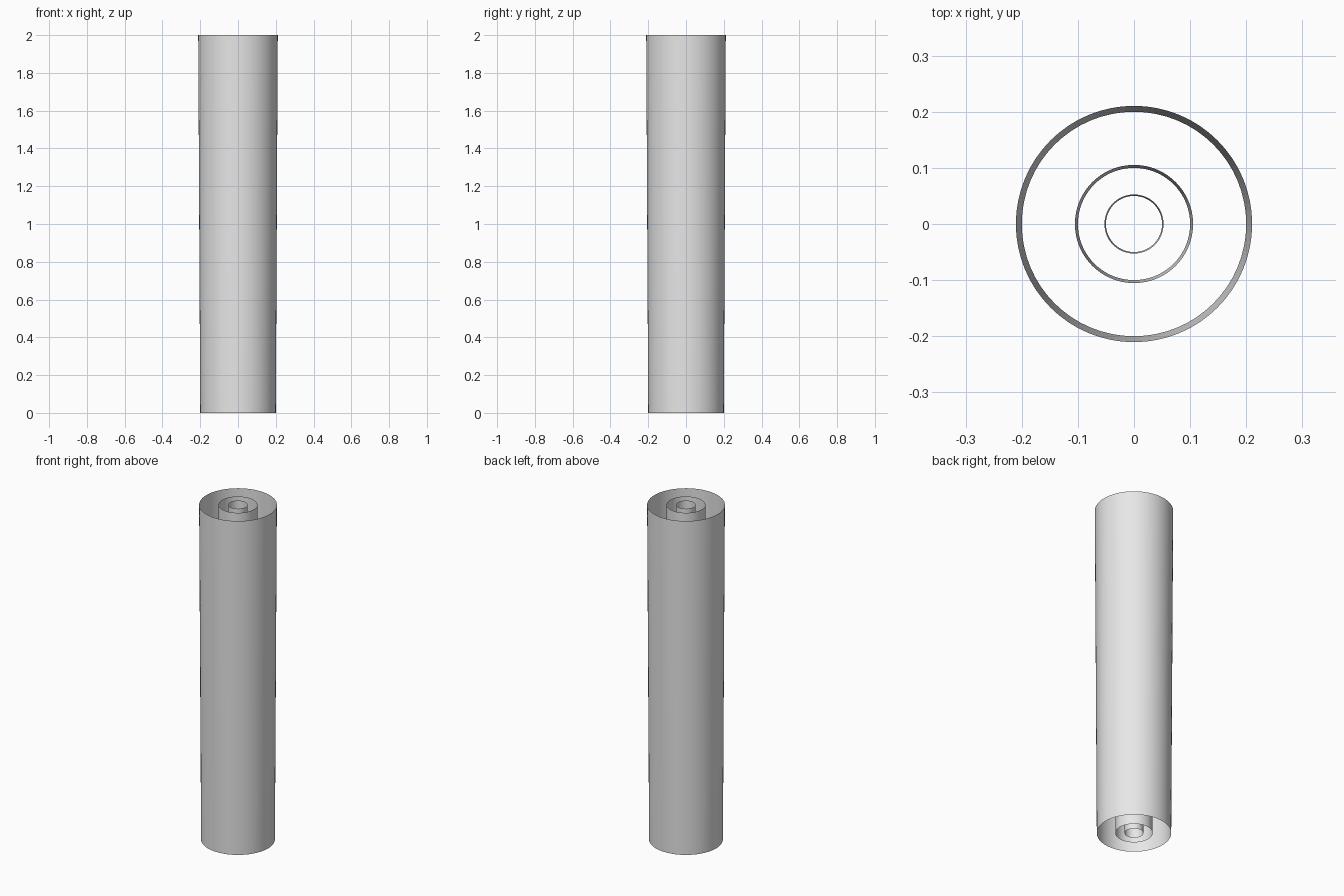
import bpy
import bmesh
import math

if "Cube" in bpy.data.objects:
    bpy.data.objects.remove(bpy.data.objects["Cube"])

HEIGHT = 2.0
SIDES = 64

grey = bpy.data.materials.new("light grey")
grey.diffuse_color = (0.8, 0.8, 0.8, 1.0)
grey.use_nodes = True
grey.node_tree.nodes["Principled BSDF"].inputs["Base Color"].default_value = grey.diffuse_color


def open_tube(name, bottom_radius, top_radius):
    """Thin tapered tube standing on z = 0, open at both ends."""
    bm = bmesh.new()
    bmesh.ops.create_cone(bm, cap_ends=False, segments=SIDES,
                          radius1=bottom_radius, radius2=top_radius, depth=HEIGHT)
    bmesh.ops.translate(bm, verts=bm.verts, vec=(0, 0, HEIGHT / 2))
    # Face the wall outwards
    for face in bm.faces:
        face.normal_update()
        centre = face.calc_center_median()
        if face.normal.x * centre.x + face.normal.y * centre.y < 0:
            face.normal_flip()
    mesh = bpy.data.meshes.new(name)
    bm.to_mesh(mesh)
    bm.free()
    mesh.materials.append(grey)
    tube = bpy.data.objects.new(name, mesh)
    bpy.context.collection.objects.link(tube)
    bpy.ops.object.select_all(action='DESELECT')
    tube.select_set(True)
    bpy.context.view_layer.objects.active = tube
    bpy.ops.object.shade_smooth_by_angle(angle=math.radians(30))
    return tube


# Three nested tubes, each half the radius of the one around it
for name, radius in (("outer_tube", 0.2), ("middle_tube", 0.1), ("inner_tube", 0.05)):
    open_tube(name, radius, radius * 1.053)
